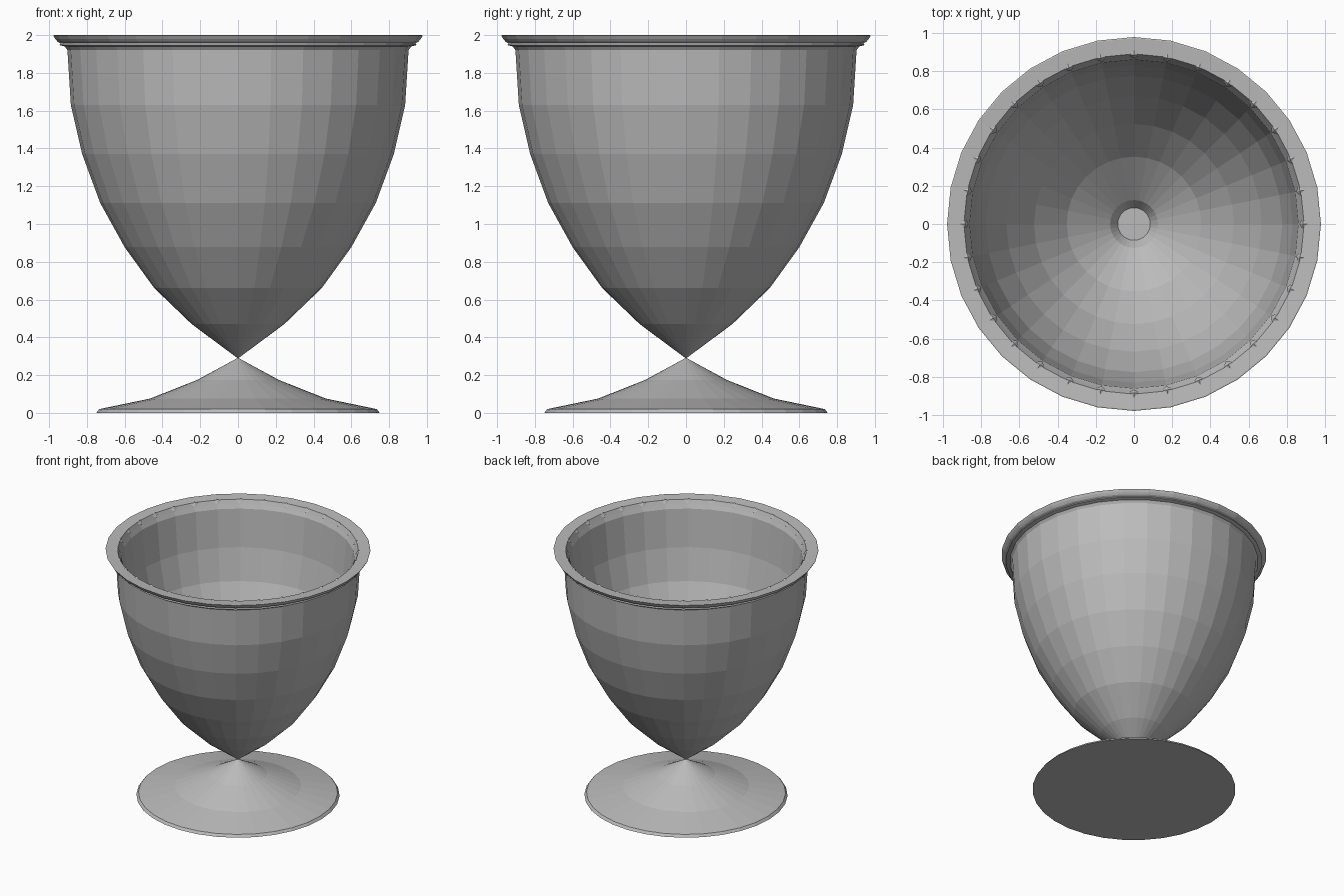
import bpy, bmesh, math
from mathutils import Vector

if "Cube" in bpy.data.objects:
    bpy.data.objects.remove(bpy.data.objects["Cube"])

SEGS = 32
grey = bpy.data.materials.new("plain_grey")
grey.diffuse_color = (0.5, 0.5, 0.5, 1)
grey.use_nodes = True
grey.node_tree.nodes["Principled BSDF"].inputs["Base Color"].default_value = grey.diffuse_color


def finish(name, bm):
    me = bpy.data.meshes.new(name)
    bm.to_mesh(me)
    bm.free()
    me.materials.append(grey)
    ob = bpy.data.objects.new(name, me)
    bpy.context.collection.objects.link(ob)
    return ob


def lathe(name, profile):
    """Spin (radius, height) points about z; radius 0 becomes a pole."""
    bm = bmesh.new()
    rings = []
    for r, z in profile:
        if r == 0:
            rings.append([bm.verts.new((0, 0, z))] * SEGS)
        else:
            rings.append([bm.verts.new((r * math.cos(2 * math.pi * k / SEGS),
                                        r * math.sin(2 * math.pi * k / SEGS), z))
                          for k in range(SEGS)])
    for a, b in zip(rings, rings[1:]):
        for k in range(SEGS):
            n = (k + 1) % SEGS
            bm.faces.new(dict.fromkeys((a[k], a[n], b[n], b[k])))
    bmesh.ops.recalc_face_normals(bm, faces=bm.faces)
    return finish(name, bm)


# Flared foot, tapering to a point under the bowl
lathe("foot", [(0, 0), (0.75, 0), (0.735, 0.02), (0.465, 0.076),
               (0.215, 0.175), (0, 0.292)])

# Bowl: outer wall, flared lip, then inner wall down to a small well
outer = [(0, 0.288), (0.245, 0.47), (0.443, 0.66), (0.60, 0.877), (0.73, 1.112),
         (0.825, 1.37), (0.885, 1.63), (0.903, 1.92)]
lip = [(0.917, 1.94), (0.945, 1.947), (0.94, 1.957), (0.955, 1.965),
       (0.968, 1.98), (0.978, 1.998), (0.972, 2.0), (0.89, 1.993), (0.875, 1.96)]
inner = [(0.86, 1.93), (0.83, 1.63), (0.775, 1.38), (0.668, 1.14), (0.523, 0.91),
         (0.352, 0.71), (0.125, 0.53), (0.085, 0.47), (0, 0.47)]
lathe("bowl", outer + lip + inner)

# Ring of small pointed studs along the inside of the lip
bm = bmesh.new()
for k in range(SEGS):
    a = 2 * math.pi * k / SEGS
    out = Vector((math.cos(a), math.sin(a), 0))
    side = Vector((-out.y, out.x, 0))
    base = [bm.verts.new(p) for p in (
        out * 0.865 + Vector((0, 0, 1.965)),
        out * 0.885 + side * 0.032 + Vector((0, 0, 1.985)),
        out * 0.93 + Vector((0, 0, 1.99)),
        out * 0.885 - side * 0.032 + Vector((0, 0, 1.985)))]
    tip = bm.verts.new(out * 0.885 + Vector((0, 0, 2.0)))
    for i in range(4):
        bm.faces.new((base[i], base[(i + 1) % 4], tip))
    bm.faces.new(base)
bmesh.ops.recalc_face_normals(bm, faces=bm.faces)
finish("rim_studs", bm)
